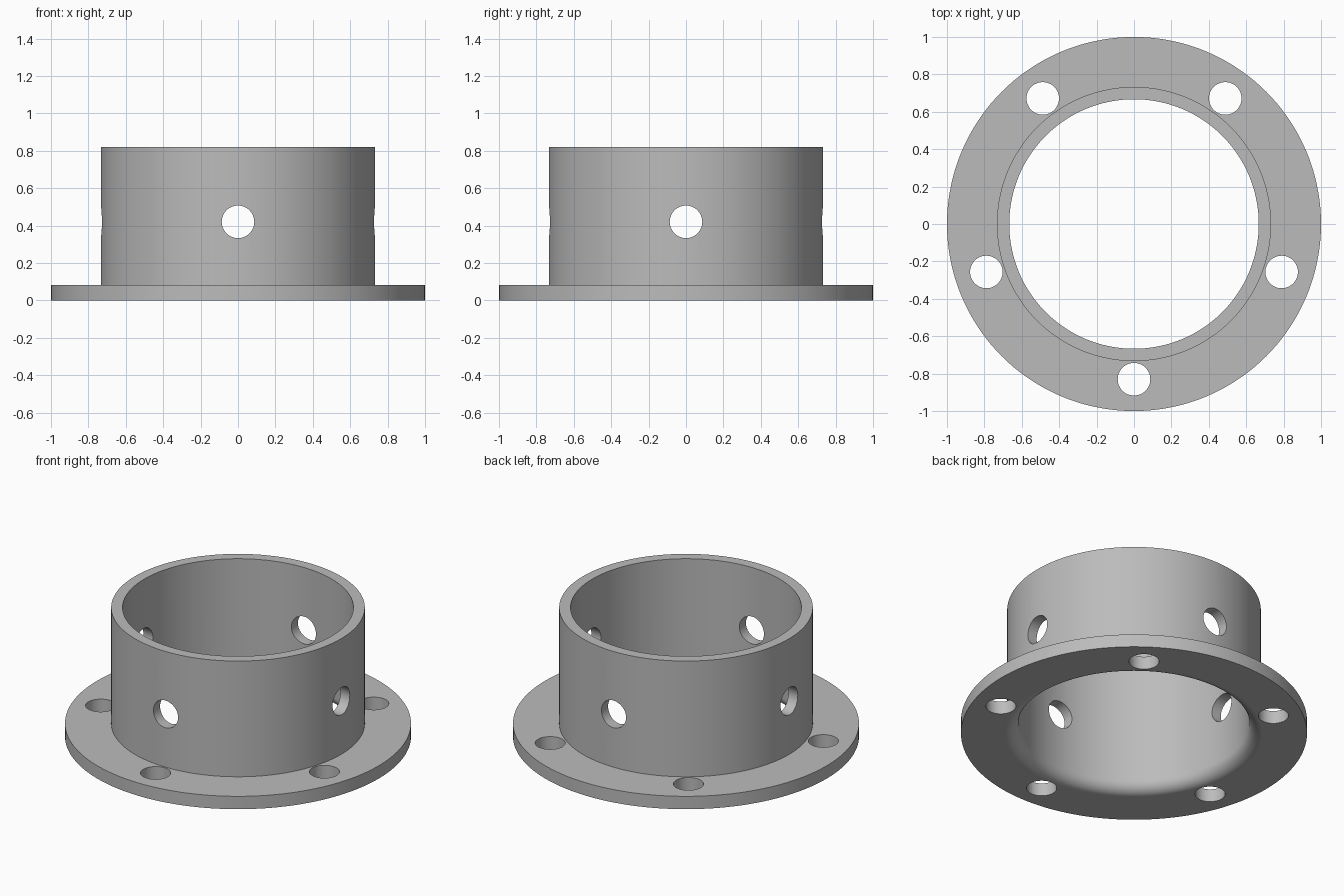
import bpy
import bmesh
from math import cos, sin, pi, radians
from mathutils import Matrix, Vector

cube = bpy.data.objects.get("Cube")
if cube:
    bpy.data.objects.remove(cube, do_unlink=True)

SEGMENTS = 144
BORE, SLEEVE, RIM = 0.667, 0.733, 1.0
FLANGE_TOP, HEIGHT = 0.082, 0.82
FILLET = 0.075
HOLE = 0.087
BOLT_CIRCLE, SIDE_HOLE_Z = 0.83, 0.42

# Plain grey metal
metal = bpy.data.materials.new("grey_metal")
metal.use_nodes = True
colour = (0.5, 0.5, 0.5, 1)
metal.diffuse_color = colour
metal.node_tree.nodes["Principled BSDF"].inputs["Base Color"].default_value = colour


def make_object(name, bm):
    bmesh.ops.recalc_face_normals(bm, faces=bm.faces)
    mesh = bpy.data.meshes.new(name)
    bm.to_mesh(mesh)
    bm.free()
    obj = bpy.data.objects.new(name, mesh)
    bpy.context.collection.objects.link(obj)
    mesh.materials.append(metal)
    return obj


# Flanged sleeve: revolved section with a rounded lower bore edge
profile = [(BORE, HEIGHT), (SLEEVE, HEIGHT), (SLEEVE, FLANGE_TOP),
           (RIM, FLANGE_TOP), (RIM, 0)]
for i in range(11):
    a = pi / 2 * (1 - i / 10)
    profile.append((BORE + FILLET * (1 - cos(a)), FILLET * (1 - sin(a))))

bm = bmesh.new()
verts = [bm.verts.new((r, 0, z)) for r, z in profile]
edges = [bm.edges.new((v, verts[i - 1])) for i, v in enumerate(verts)]
bmesh.ops.spin(bm, geom=verts + edges, cent=(0, 0, 0), axis=(0, 0, 1),
               angle=2 * pi, steps=SEGMENTS, use_merge=True)
bmesh.ops.remove_doubles(bm, verts=bm.verts, dist=1e-5)
flange = make_object("flanged_sleeve", bm)

# Drills: five vertical bolt holes and four radial side holes
bm = bmesh.new()


def drill(matrix, depth):
    bmesh.ops.create_cone(bm, cap_ends=True, segments=48, radius1=HOLE,
                          radius2=HOLE, depth=depth, matrix=matrix)


for k in range(5):
    a = radians(-90 + 72 * k)
    drill(Matrix.Translation((BOLT_CIRCLE * cos(a), BOLT_CIRCLE * sin(a), 0)), 0.3)
for k in range(4):
    a = k * pi / 2
    place = Matrix.Translation(Vector((0.7 * cos(a), 0.7 * sin(a), SIDE_HOLE_Z)))
    drill(place @ Matrix.Rotation(a, 4, 'Z') @ Matrix.Rotation(pi / 2, 4, 'Y'), 0.3)
drills = make_object("hole_drills", bm)
drills.hide_render = True

cut = flange.modifiers.new("holes", 'BOOLEAN')
cut.operation = 'DIFFERENCE'
cut.solver = 'EXACT'
cut.object = drills

bpy.ops.object.select_all(action='DESELECT')
flange.select_set(True)
bpy.context.view_layer.objects.active = flange
bpy.ops.object.modifier_apply(modifier=cut.name)
bpy.data.objects.remove(drills, do_unlink=True)

# Smooth walls, crisp rims, flat plates
bpy.ops.object.shade_smooth_by_angle(angle=radians(30))
weighted = flange.modifiers.new("flat_plates", 'WEIGHTED_NORMAL')
weighted.keep_sharp = True
